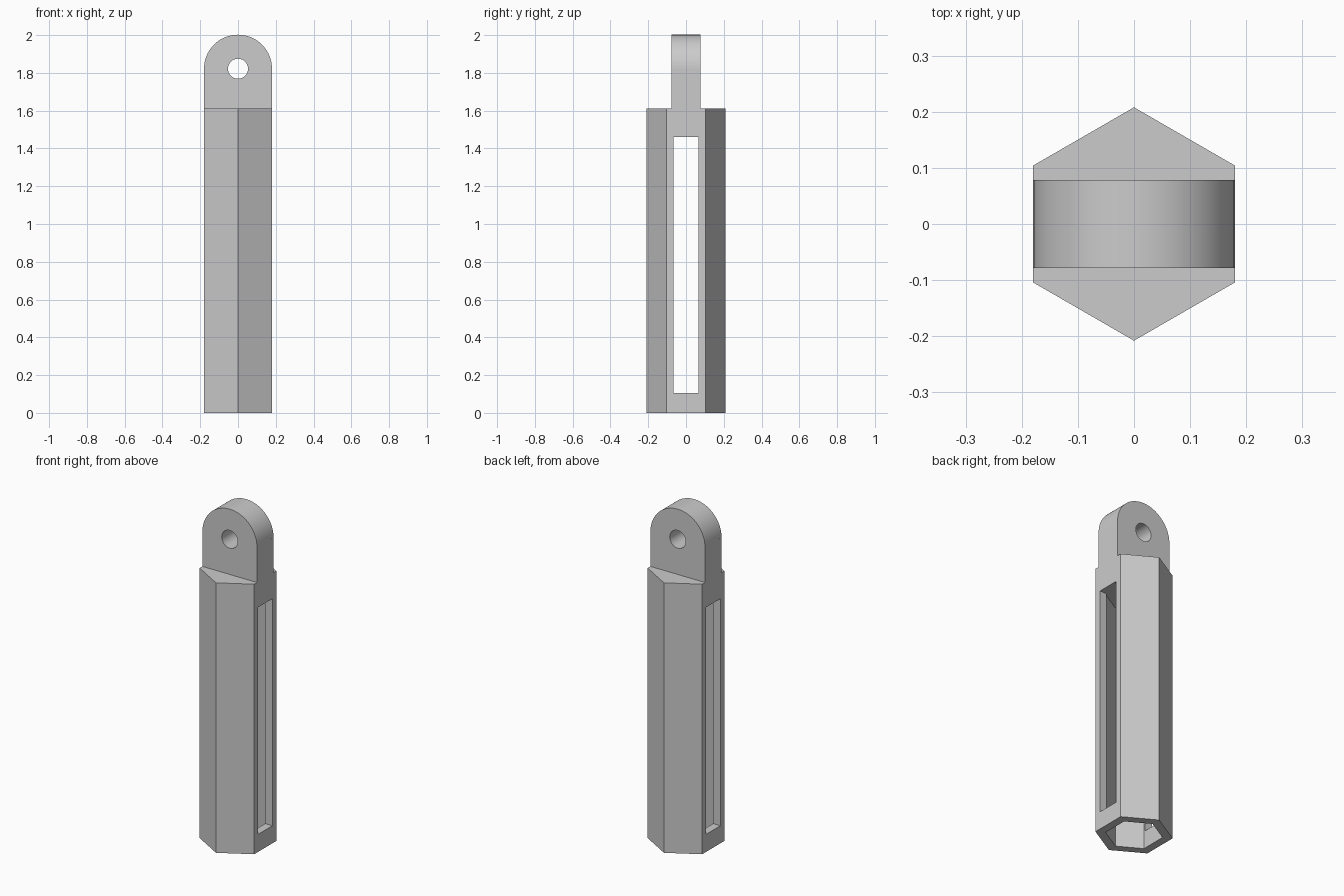
import bpy, bmesh
from math import cos, sin, pi, radians
from mathutils import Vector

cube = bpy.data.objects.get("Cube")
if cube:
    bpy.data.objects.remove(cube)

APOTHEM = 0.18       # half the width across the side flats
SHOULDER = 1.612     # top of the hexagonal body
EYE = 1.822          # centre of lug arc and pin hole
CAVITY_TOP = 1.46

grey = bpy.data.materials.new("plain grey")
grey.use_nodes = True
COLOR = (0.6, 0.6, 0.6, 1)
grey.diffuse_color = COLOR
grey.node_tree.nodes["Principled BSDF"].inputs["Base Color"].default_value = COLOR


def prism(name, outline, offset):
    """Extrude a flat outline of 3D points along an offset."""
    bm = bmesh.new()
    face = bm.faces.new([bm.verts.new(p) for p in outline])
    out = bmesh.ops.extrude_face_region(bm, geom=[face])
    moved = [v for v in out["geom"] if isinstance(v, bmesh.types.BMVert)]
    bmesh.ops.translate(bm, verts=moved, vec=Vector(offset))
    bmesh.ops.recalc_face_normals(bm, faces=bm.faces)
    mesh = bpy.data.meshes.new(name)
    bm.to_mesh(mesh)
    bm.free()
    mesh.materials.append(grey)
    obj = bpy.data.objects.new(name, mesh)
    bpy.context.collection.objects.link(obj)
    return obj


def hexagon(apothem, z):
    r = apothem / cos(pi / 6)
    return [(r * cos(pi / 2 + i * pi / 3), r * sin(pi / 2 + i * pi / 3), z) for i in range(6)]


def arc(radius, steps, sweep, y=-0.5):
    return [(radius * cos(sweep * i / steps), y, EYE + radius * sin(sweep * i / steps))
            for i in range(steps + 1)]


def box(name, low, high):
    (x0, y0, z0), (x1, y1, z1) = low, high
    return prism(name, [(x0, y0, z0), (x1, y0, z0), (x1, y1, z0), (x0, y1, z0)], (0, 0, z1 - z0))


# Hexagonal bar, carved into a hollow body with a lug
body = prism("hex_body_with_lug", hexagon(APOTHEM + 0.0001, 0), (0, 0, 2.05))

# Rounded lug top
crown = arc(APOTHEM, 40, pi) + [(-0.4, -0.5, EYE), (-0.4, -0.5, 2.2), (0.4, -0.5, 2.2), (0.4, -0.5, EYE)]
cutters = [prism("crown_cutter", crown, (0, 1, 0))]

# Shoulders in front of and behind the lug
for side in (-1, 1):
    y0, y1 = sorted((side * 0.078, side * 0.4))
    cutters.append(box("shoulder_cutter", (-0.4, y0, SHOULDER), (0.4, y1, 2.2)))

# Pin hole, cavity open at the bottom, and slot through both sides
cutters.append(prism("pin_hole_cutter", arc(0.053, 32, 2 * pi)[:-1], (0, 1, 0)))
cutters.append(prism("cavity_cutter", hexagon(0.133, -0.1), (0, 0, CAVITY_TOP + 0.1)))
cutters.append(box("slot_cutter", (-0.4, -0.067, 0.105), (0.4, 0.067, CAVITY_TOP)))

bpy.context.view_layer.objects.active = body
for cutter in cutters:
    cutter.hide_render = True
    mod = body.modifiers.new(cutter.name, 'BOOLEAN')
    mod.operation = 'DIFFERENCE'
    mod.solver = 'EXACT'
    mod.object = cutter
    bpy.ops.object.modifier_apply(modifier=mod.name)
    bpy.data.objects.remove(cutter)

bpy.ops.object.select_all(action='DESELECT')
body.select_set(True)
bpy.ops.object.shade_smooth_by_angle(angle=radians(30))
